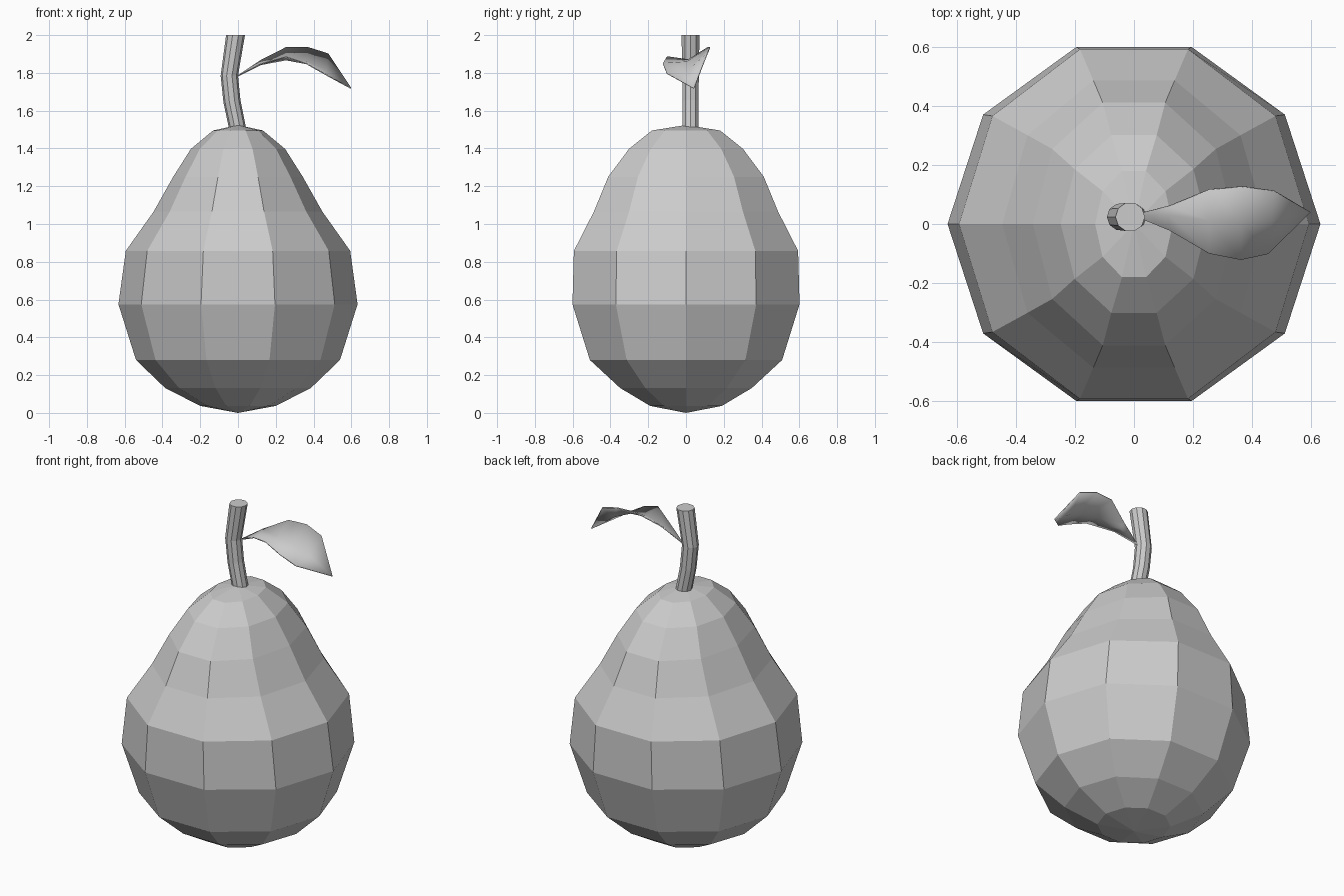
import bpy, bmesh
from math import cos, sin, tau
from mathutils import Vector

if "Cube" in bpy.data.objects:
    bpy.data.objects.remove(bpy.data.objects["Cube"])


def make_object(name, verts, faces, smooth=False):
    mesh = bpy.data.meshes.new(name)
    mesh.from_pydata(verts, [], faces)
    bm = bmesh.new()
    bm.from_mesh(mesh)
    bmesh.ops.remove_doubles(bm, verts=bm.verts, dist=0.0005)
    bmesh.ops.recalc_face_normals(bm, faces=bm.faces)
    for f in bm.faces:
        f.smooth = smooth
    bm.to_mesh(mesh)
    bm.free()
    obj = bpy.data.objects.new(name, mesh)
    bpy.context.collection.objects.link(obj)
    return obj


def bridge(rows, n, closed=True):
    """Quads between consecutive rows of n vertices."""
    return [(r * n + i, r * n + (i + 1) % n, (r + 1) * n + (i + 1) % n, (r + 1) * n + i)
            for r in range(rows - 1) for i in range(n if closed else n - 1)]


# Pear body: ten-sided elliptical rings (x radius, y radius, z), pointed at both ends
N = 10
rings = [(0.20, 0.20, 0.037), (0.386, 0.367, 0.132), (0.54, 0.535, 0.28),
         (0.633, 0.632, 0.575), (0.594, 0.624, 0.858), (0.447, 0.513, 1.065),
         (0.343, 0.433, 1.25), (0.249, 0.317, 1.398), (0.132, 0.19, 1.495)]
verts = [(rx * cos(tau * i / N), ry * sin(tau * i / N), z)
         for rx, ry, z in rings for i in range(N)]
faces = bridge(len(rings), N)
bottom, top = len(verts), len(verts) + 1
last = (len(rings) - 1) * N
verts += [(0, 0, 0.0), (0, 0, 1.524)]
for i in range(N):
    j = (i + 1) % N
    faces += [(bottom, j, i), (top, last + i, last + j)]
make_object("pear_body", verts, faces)

# Stem: bent ten-sided tube (centre x, z, radius, tilt of the ring)
S, stem_y = 10, 0.024
path = [(0.005, 1.47, 0.045, 0.0), (-0.032, 1.65, 0.045, 0.15),
        (-0.046, 1.785, 0.046, 0.0), (-0.013, 2.0, 0.050, 0.0)]
verts = []
for cx, z, r, tilt in path:
    for i in range(S):
        dx, dy = r * cos(tau * i / S), r * sin(tau * i / S)
        verts.append((cx + dx, stem_y + dy, z + dx * tilt))
faces = bridge(len(path), S)
faces += [tuple(range(S)), tuple(range((len(path) - 1) * S, len(path) * S))]
make_object("stem", verts, faces)

# Leaf: cupped strip of back edge, midrib and front edge, pointed at both ends
base, tip = (-0.005, 0.03, 1.785), (0.60, 0.04, 1.72)
back = [(0.12, 0.06, 1.868), (0.255, 0.115, 1.937), (0.37, 0.125, 1.937), (0.478, 0.11, 1.903)]
mid = [(0.12, 0.03, 1.847), (0.255, 0.012, 1.872), (0.365, 0.003, 1.86), (0.468, 0.012, 1.815)]
front = [(0.12, -0.022, 1.85), (0.255, -0.10, 1.888), (0.363, -0.122, 1.852), (0.455, -0.102, 1.80)]
verts = [v for row in zip(back, mid, front) for v in row]
faces = bridge(4, 3, closed=False)
verts += [base, tip]
faces += [(12, 1, 0), (12, 2, 1), (13, 9, 10), (13, 10, 11)]
leaf = make_object("leaf", verts, faces, smooth=True)
if leaf.data.polygons[0].normal.z < 0:
    leaf.data.flip_normals()
thick = leaf.modifiers.new("thickness", 'SOLIDIFY')
thick.thickness = 0.006
